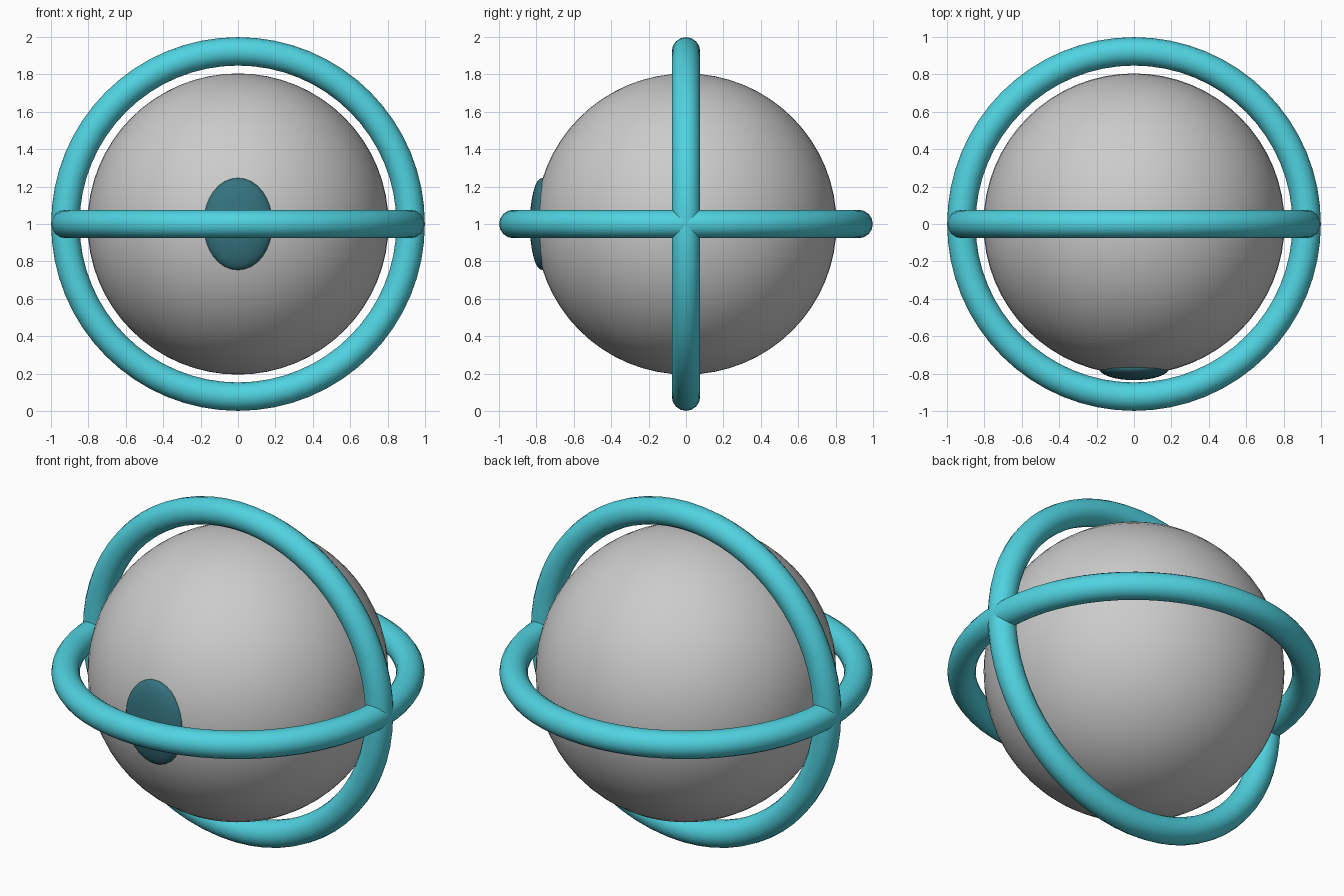
import bpy
import math

if "Cube" in bpy.data.objects:
    bpy.data.objects.remove(bpy.data.objects["Cube"])


def colour(obj, name, rgb):
    mat = bpy.data.materials.get(name) or bpy.data.materials.new(name)
    mat.diffuse_color = (*rgb, 1)
    mat.use_nodes = True
    mat.node_tree.nodes["Principled BSDF"].inputs["Base Color"].default_value = mat.diffuse_color
    obj.data.materials.append(mat)


def ball(name, location, scale, segments, rings):
    bpy.ops.mesh.primitive_uv_sphere_add(segments=segments, ring_count=rings,
                                         radius=1, location=location)
    obj = bpy.context.object
    obj.name = name
    obj.scale = scale
    bpy.ops.object.transform_apply(location=False, rotation=False, scale=True)
    bpy.ops.object.shade_smooth()
    return obj


def ring(name, rotation):
    bpy.ops.mesh.primitive_torus_add(major_radius=0.923, minor_radius=0.076,
                                     major_segments=64, minor_segments=16,
                                     location=(0, 0, 1), rotation=rotation)
    obj = bpy.context.object
    obj.name = name
    bpy.ops.object.shade_smooth()
    colour(obj, "ring_teal", (0.08, 0.65, 0.75))
    return obj


# Main sphere
ball("core_sphere", (0, 0, 1), (0.805, 0.805, 0.805), 64, 32)

# Flattened oval lens on the front
lens = ball("front_lens", (0, -0.77, 1), (0.188, 0.065, 0.246), 32, 16)
colour(lens, "lens_dark_teal", (0.035, 0.17, 0.21))

# Two crossed rings: one level, one upright facing the front
ring("level_ring", (0, 0, 0))
ring("upright_ring", (math.pi / 2, 0, 0))
